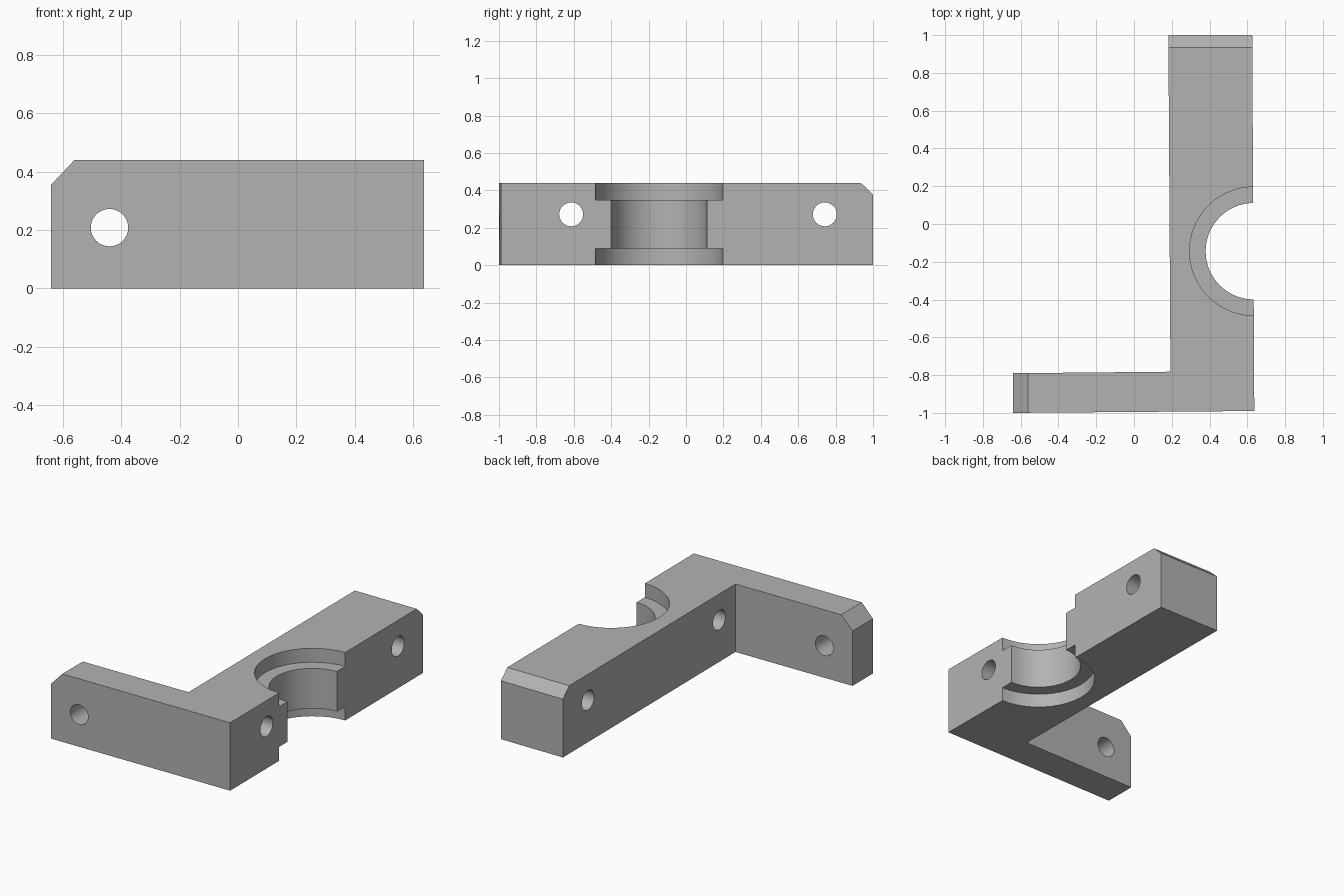
import bpy, bmesh
from math import pi, radians
from mathutils import Vector

if "Cube" in bpy.data.objects:
    bpy.data.objects.remove(bpy.data.objects["Cube"], do_unlink=True)

HEIGHT = 0.44

grey = bpy.data.materials.new("plain grey")
grey.use_nodes = True
grey.diffuse_color = (0.45, 0.45, 0.45, 1)
grey.node_tree.nodes["Principled BSDF"].inputs["Base Color"].default_value = (0.45, 0.45, 0.45, 1)

# L-shaped outline, very slightly out of square
outline = [(-0.64, -1.0), (0.637, -0.99), (0.626, 1.0),
           (0.182, 1.0), (0.193, -0.782), (-0.64, -0.79)]
bm = bmesh.new()
base = bm.faces.new([bm.verts.new((x, y, 0)) for x, y in outline])
extruded = bmesh.ops.extrude_face_region(bm, geom=[base])["geom"]
bmesh.ops.translate(bm, vec=(0, 0, HEIGHT),
                    verts=[v for v in extruded if isinstance(v, bmesh.types.BMVert)])


def chamfer(point, normal):
    """Slice off everything beyond a plane and close the cut."""
    cut = bmesh.ops.bisect_plane(bm, geom=bm.verts[:] + bm.edges[:] + bm.faces[:],
                                 plane_co=Vector(point), plane_no=Vector(normal),
                                 clear_outer=True)["geom_cut"]
    bmesh.ops.holes_fill(bm, edges=[e for e in cut if isinstance(e, bmesh.types.BMEdge)])


# Sloped ends of the short arm and the long bar
chamfer((-0.64, 0, 0.355), (-0.085, 0, 0.08))
chamfer((0, 1.0, 0.378), (0, 0.062, 0.065))
bmesh.ops.recalc_face_normals(bm, faces=bm.faces)

mesh = bpy.data.meshes.new("bracket_body")
bm.to_mesh(mesh)
bm.free()
mesh.materials.append(grey)
body = bpy.data.objects.new("bracket_body", mesh)
bpy.context.collection.objects.link(body)


def drill(name, location, radius, depth, rotation=(0, 0, 0), sides=32):
    """Subtract a cylinder from the body."""
    bpy.ops.mesh.primitive_cylinder_add(vertices=sides, radius=radius, depth=depth,
                                        location=location, rotation=rotation)
    cutter = bpy.context.object
    cutter.name = name
    cutter.data.materials.append(grey)
    mod = body.modifiers.new(name, "BOOLEAN")
    mod.operation = "DIFFERENCE"
    mod.solver = "EXACT"
    mod.object = cutter
    bpy.ops.object.select_all(action="DESELECT")
    body.select_set(True)
    bpy.context.view_layer.objects.active = body
    bpy.ops.object.modifier_apply(modifier=mod.name)
    bpy.data.objects.remove(cutter, do_unlink=True)


# Half-round seat with wider recesses at top and bottom
SEAT_X, SEAT_Y = 0.635, -0.144
drill("seat_bore", (SEAT_X, SEAT_Y, HEIGHT / 2), 0.256, 1, sides=40)
for name, z in (("lower_recess", 0), ("upper_recess", HEIGHT)):
    drill(name, (SEAT_X, SEAT_Y, z), 0.341, 0.18, sides=40)

# Bolt holes through the bar and the arm
for name, y in (("front_bolt_hole", -0.614), ("rear_bolt_hole", 0.742)):
    drill(name, (0.4, y, 0.272), 0.064, 1, (0, pi / 2, 0))
drill("arm_bolt_hole", (-0.44, -0.9, 0.208), 0.064, 0.8, (pi / 2, 0, 0))

bpy.ops.object.shade_smooth_by_angle(angle=radians(30))
